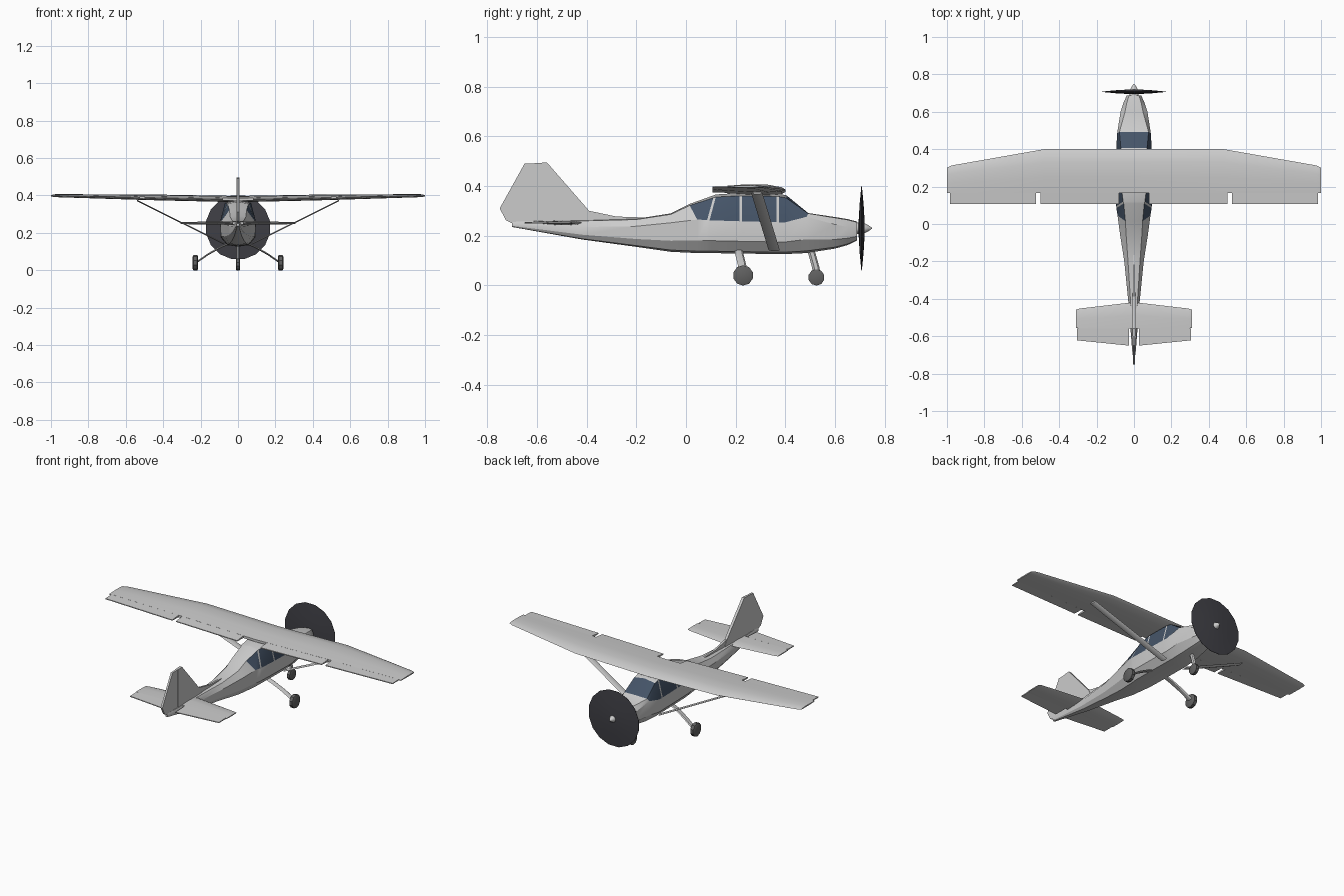
import bpy, bmesh, math
from mathutils import Vector

if "Cube" in bpy.data.objects:
    bpy.data.objects.remove(bpy.data.objects["Cube"])


def material(name, rgb):
    m = bpy.data.materials.new(name)
    m.diffuse_color = (*rgb, 1)
    m.use_nodes = True
    m.node_tree.nodes["Principled BSDF"].inputs["Base Color"].default_value = m.diffuse_color
    return m


BODY = material("body_grey", (0.62, 0.62, 0.62))
GLASS = material("glass", (0.06, 0.09, 0.14))
DARK = material("prop_dark", (0.05, 0.05, 0.06))
TYRE = material("tyre", (0.12, 0.12, 0.12))


def loft(name, rings, mats=(BODY,), pick=None, mirror=False, caps=(True, True), angle=30):
    """Skin closed rings of equal point count; pick(i, j) gives the material slot."""
    bm = bmesh.new()
    vs = [[bm.verts.new(p) for p in r] for r in rings]
    n = len(rings[0])
    for i in range(len(rings) - 1):
        for j in range(n):
            k = (j + 1) % n
            f = bm.faces.new((vs[i][j], vs[i][k], vs[i + 1][k], vs[i + 1][j]))
            if pick:
                f.material_index = pick(i, j)
    if caps[0]:
        bm.faces.new(vs[0])
    if caps[1]:
        bm.faces.new(vs[-1])
    bmesh.ops.recalc_face_normals(bm, faces=bm.faces)
    me = bpy.data.meshes.new(name)
    bm.to_mesh(me)
    bm.free()
    ob = bpy.data.objects.new(name, me)
    bpy.context.collection.objects.link(ob)
    for m in mats:
        me.materials.append(m)
    if mirror:
        ob.modifiers.new("mirror", 'MIRROR')
    bpy.ops.object.select_all(action='DESELECT')
    bpy.context.view_layer.objects.active = ob
    ob.select_set(True)
    bpy.ops.object.shade_smooth_by_angle(angle=math.radians(angle))
    return ob


def lathe(name, axis, centre, profile, sides, mat, mirror=False):
    """Turn (position, radius) pairs round the x or y axis."""
    rings = []
    for t, r in profile:
        ring = []
        for k in range(sides):
            a = 2 * math.pi * (k + 0.5) / sides
            c, s = r * math.cos(a), r * math.sin(a)
            off = (t, c, s) if axis == 'x' else (c, t, s)
            ring.append(Vector(centre) + Vector(off))
        rings.append(ring)
    return loft(name, rings, (mat,), mirror=mirror)


def bar(name, points, chord, thick, mirror=False, flat='z'):
    """Flat streamlined bar through the points, chord along y."""
    rings = []
    for x, y, z in points:
        ring = []
        for u, v in ((-.5, 0), (-.2, -.5), (.3, -.5), (.5, 0), (.3, .5), (-.2, .5)):
            dx, dz = (v * thick, 0) if flat == 'x' else (0, v * thick)
            ring.append((x + dx, y + u * chord, z + dz))
        rings.append(ring)
    return loft(name, rings, mirror=mirror)


# Fuselage: y at sill, y at top, bottom, sill, top, half width, roof half width
stations = [
    (-.70, -.70, .235, .247, .258, .008, .005),
    (-.42, -.42, .185, .235, .262, .030, .018),
    (-.20, -.20, .155, .238, .268, .052, .032),
    (-.06, -.06, .135, .252, .290, .074, .042),
    (.045, .015, .130, .265, .328, .088, .046),
    (.085, .110, .130, .263, .362, .094, .055),
    (.095, .120, .130, .262, .366, .095, .058),
    (.215, .215, .128, .258, .372, .096, .070),
    (.225, .225, .128, .258, .372, .096, .070),
    (.365, .365, .126, .254, .370, .096, .070),
    (.375, .375, .126, .254, .369, .096, .070),
    (.400, .405, .126, .254, .362, .095, .070),
    (.485, .492, .130, .276, .291, .090, .078),
    (.600, .600, .148, .245, .275, .072, .048),
    (.650, .650, .162, .235, .267, .056, .038),
    (.688, .688, .180, .225, .257, .038, .026),
]
rings = []
for ys, yt, zb, zs, zt, w, rw in stations:
    h = zs - zb
    half = [(0, ys, zb), (.6 * w, ys, zb + .06 * h), (.96 * w, ys, zb + .38 * h),
            (w, ys, zs), (rw, yt, zt - .1 * (zt - zs)), (0, yt, zt)]
    rings.append(half + [(-x, y, z) for x, y, z in half[4:0:-1]])


def glazing(i, j):
    if j in (3, 6):
        return int(i in (4, 6, 8, 10, 11))
    return int(i == 11 and j in (4, 5))


loft("fuselage", rings, (BODY, GLASS), glazing)


# Wing: main panel, then separate trailing edge panels with gaps between
def wing_z(x):
    return .376 + .021 * x


foil = [(0, 0), (.06, .45), (.3, 1), (.65, .85), (1, .45),
        (1, -.25), (.65, -.5), (.3, -.6), (.06, -.4)]
rings = []
for x, lead, thick in ((0, .40, .021), (.48, .40, .019), (.975, .313, .010), (1.0, .30, .005)):
    rings.append([(x, lead + (.167 - lead) * u, wing_z(x) + thick * v) for u, v in foil])
loft("wing", rings, mirror=True, caps=(False, True))


def trailing(name, z_at, spans):
    """Wedge panel: spans hold x, front y, back y, front half thickness."""
    loft(name, [[(x, f, z_at(x) + t), (x, b, z_at(x) + .002),
                 (x, b, z_at(x) - .003), (x, f, z_at(x) - .6 * t)] for x, f, b, t in spans], mirror=True)


trailing("flap", wing_z, [(.08, .168, .106, .009), (.50, .168, .106, .008)])
trailing("aileron", wing_z, [(.525, .168, .106, .008), (.985, .168, .108, .004)])

# Tailplane and elevators
rings = []
for x, lead, back, t in ((0, -.418, -.56, .010), (.29, -.452, -.56, .006), (.31, -.458, -.555, .003)):
    rings.append([(x, lead + (back - lead) * u, .252 + t * v) for u, v in
                  ((0, 0), (.12, .7), (.5, 1), (1, .7), (1, -.7), (.5, -1), (.12, -.7))])
loft("tailplane", rings, mirror=True, caps=(False, True))
trailing("elevator", lambda x: .252, [(.028, -.56, -.65, .007), (.305, -.56, -.622, .004)])


# Fin, rudder and dorsal fillet
def plate(name, outline, t):
    loft(name, [[(x, y, z) for y, z in outline] for x in (-t, t)])


plate("fin", [(-.60, .25), (-.60, .492), (-.56, .495), (-.39, .30), (-.36, .25)], .008)
plate("rudder", [(-.70, .25), (-.725, .262), (-.75, .31), (-.65, .49), (-.60, .492), (-.60, .25)], .006)
plate("dorsal_fillet", [(-.40, .25), (-.40, .305), (-.39, .30), (-.28, .277), (-.16, .273), (-.16, .26)], .006)

# Wing struts and landing gear
bar("wing_strut", [(.075, .355, .142), (.54, .285, .372)], .045, .008, True)
bar("main_leg", [(.04, .212, .145), (.09, .215, .125), (.16, .225, .085), (.218, .232, .045)], .034, .011, True)
bar("nose_leg", [(0, .50, .15), (0, .512, .11), (0, .523, .07), (0, .526, .03)], .03, .014, flat='x')
lathe("main_wheel", 'x', (.228, .23, .040),
      [(-.014, .033), (-.010, .041), (.010, .041), (.014, .033)], 10, TYRE, True)
lathe("nose_wheel", 'x', (0, .525, .032),
      [(-.012, .026), (-.009, .033), (.009, .033), (.012, .026)], 10, TYRE)

# Propeller disc and spinner
lathe("propeller_disc", 'y', (0, .707, .23),
      [(-.012, .03), (-.008, .10), (-.001, .174), (.001, .174), (.008, .10), (.012, .03)], 16, DARK)
lathe("spinner", 'y', (0, 0, .23), [(.68, .025), (.715, .023), (.735, .012), (.749, .002)], 12, BODY)
